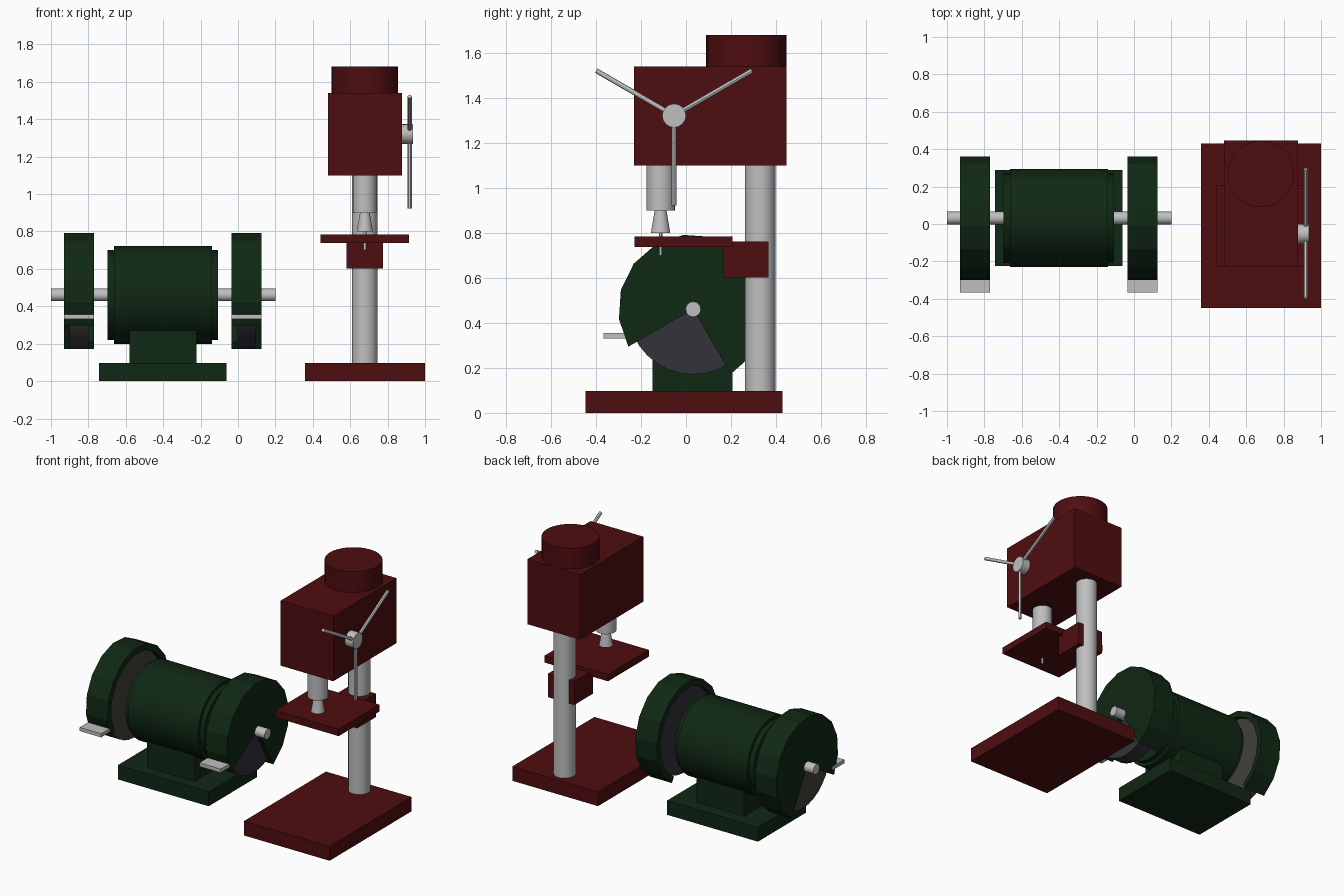
import bpy, bmesh, math
from mathutils import Vector, Matrix

if "Cube" in bpy.data.objects:
    bpy.data.objects.remove(bpy.data.objects["Cube"])


def material(name, rgb):
    m = bpy.data.materials.new(name)
    m.diffuse_color = (*rgb, 1)
    m.use_nodes = True
    m.node_tree.nodes["Principled BSDF"].inputs["Base Color"].default_value = m.diffuse_color
    return m


RED = material("dark red paint", (0.078, 0.004, 0.005))
GREEN = material("dark green paint", (0.005, 0.021, 0.007))
STEEL = material("bare steel", (0.52, 0.52, 0.52))
COARSE = material("brown grey stone", (0.055, 0.052, 0.044))
FINE = material("blue grey stone", (0.032, 0.032, 0.042))


def finish(name, bm, mat, smooth=False):
    bmesh.ops.recalc_face_normals(bm, faces=bm.faces)
    me = bpy.data.meshes.new(name)
    bm.to_mesh(me)
    bm.free()
    me.materials.append(mat)
    ob = bpy.data.objects.new(name, me)
    bpy.context.collection.objects.link(ob)
    if smooth:
        bpy.ops.object.select_all(action='DESELECT')
        ob.select_set(True)
        bpy.context.view_layer.objects.active = ob
        bpy.ops.object.shade_smooth_by_angle(angle=math.radians(30))
    return ob


def box(name, mat, x, y, z):
    bm = bmesh.new()
    size = [b - a for a, b in (x, y, z)]
    mid = Vector([(a + b) / 2 for a, b in (x, y, z)])
    bmesh.ops.create_cube(bm, size=1, matrix=Matrix.Translation(mid) @ Matrix.Diagonal((*size, 1)))
    return finish(name, bm, mat)


def rod(name, mat, a, b, r1, r2=None, sides=32):
    """Cylinder or cone from point a to point b."""
    a, b = Vector(a), Vector(b)
    rot = (b - a).to_track_quat('Z', 'Y').to_matrix().to_4x4()
    bm = bmesh.new()
    bmesh.ops.create_cone(bm, cap_ends=True, segments=sides, radius1=r1,
                          radius2=r1 if r2 is None else r2, depth=(b - a).length,
                          matrix=Matrix.Translation((a + b) / 2) @ rot)
    return finish(name, bm, mat, True)


# ---------------- bench grinder ----------------
GY, GZ, GX = 0.032, 0.461, -0.402


def axial(name, mat, x0, x1, r, sides=32):
    return rod(name, mat, (x0, GY, GZ), (x1, GY, GZ), r, sides=sides)


box("grinder_base", GREEN, (-0.742, -0.062), (-0.225, 0.29), (0, 0.097))
box("grinder_pedestal", GREEN, (-0.58, -0.222), (-0.148, 0.206), (0.09, 0.30))
axial("grinder_motor_body", GREEN, -0.664, -0.14, 0.262)
axial("grinder_motor_ends", GREEN, -0.697, -0.107, 0.24)
axial("grinder_shaft", STEEL, -1.0, 0.2, 0.034, 16)


def guard(name, x_out, x_in, wall=0.03, R=0.333, r=0.292):
    """Three-quarter hood: closed outer cheek, rim, open on the motor side."""
    s = 1 if x_in > x_out else -1
    bm = bmesh.new()
    dirs = [(math.cos(math.radians(t)), math.sin(math.radians(t)))
            for t in [-60 + 22.5 * i for i in range(13)]]

    def ring(x, rad):
        return [bm.verts.new((x, GY + c * rad, GZ + d * rad)) for c, d in dirs]
    xw = x_out + s * wall
    oo, oi = ring(x_out, R), ring(x_in, R)
    ii, iw = ring(x_in, r), ring(xw, r)
    c0 = bm.verts.new((x_out, GY, GZ))
    c1 = bm.verts.new((xw, GY, GZ))
    for k in range(12):
        for p, q in ((oo, oi), (oi, ii), (ii, iw)):
            bm.faces.new((p[k], p[k + 1], q[k + 1], q[k]))
        bm.faces.new((c0, oo[k], oo[k + 1]))
        bm.faces.new((c1, iw[k], iw[k + 1]))
    for k in (0, 12):
        bm.faces.new((c0, oo[k], iw[k], c1))
        bm.faces.new((oo[k], oi[k], ii[k], iw[k]))
    return finish(name, bm, GREEN)


for side, s, stone in (("left", -1, COARSE), ("right", 1, FINE)):
    near, far = GX + s * 0.368, GX + s * 0.528
    guard(side + "_wheel_guard", far, near)
    axial(side + "_grinding_wheel", stone, GX + s * 0.398, GX + s * 0.4985, 0.29)
    box(side + "_tool_rest", STEEL, sorted((near, far)), (-0.366, -0.24), (0.331, 0.356))

# ---------------- drill press ----------------
DX, QY = 0.678, -0.113
box("press_base", RED, (0.358, 1.0), (-0.448, 0.43), (0, 0.097))
rod("press_column", STEEL, (DX, 0.33, 0.09), (DX, 0.33, 1.15), 0.068)
box("press_head", RED, (0.481, 0.876), (-0.231, 0.446), (1.10, 1.54))
rod("press_motor_cover", RED, (DX, 0.268, 1.53), (DX, 0.268, 1.681), 0.178)
box("press_table", RED, (0.44, 0.915), (-0.23, 0.206), (0.738, 0.785))
box("table_bracket", RED, (0.58, 0.776), (0.166, 0.367), (0.602, 0.762))
rod("quill", STEEL, (DX, QY, 0.90), (DX, QY, 1.12), 0.063)
rod("chuck", STEEL, (DX, QY, 0.80), (DX, QY, 0.901), 0.043, 0.026)
rod("drill_bit", STEEL, (DX, QY, 0.70), (DX, QY, 0.81), 0.008, sides=12)

# feed handle: hub and three spokes
HY, HZ, HX = -0.053, 1.322, 0.918
rod("feed_handle_hub", STEEL, (0.87, HY, HZ), (0.935, HY, HZ), 0.053, sides=16)
for i, deg in enumerate((30, 150, 270)):
    t = math.radians(deg)
    rod(f"feed_handle_spoke_{i + 1}", STEEL, (HX, HY, HZ),
        (HX, HY + 0.4 * math.cos(t), HZ + 0.4 * math.sin(t)), 0.011, sides=12)
